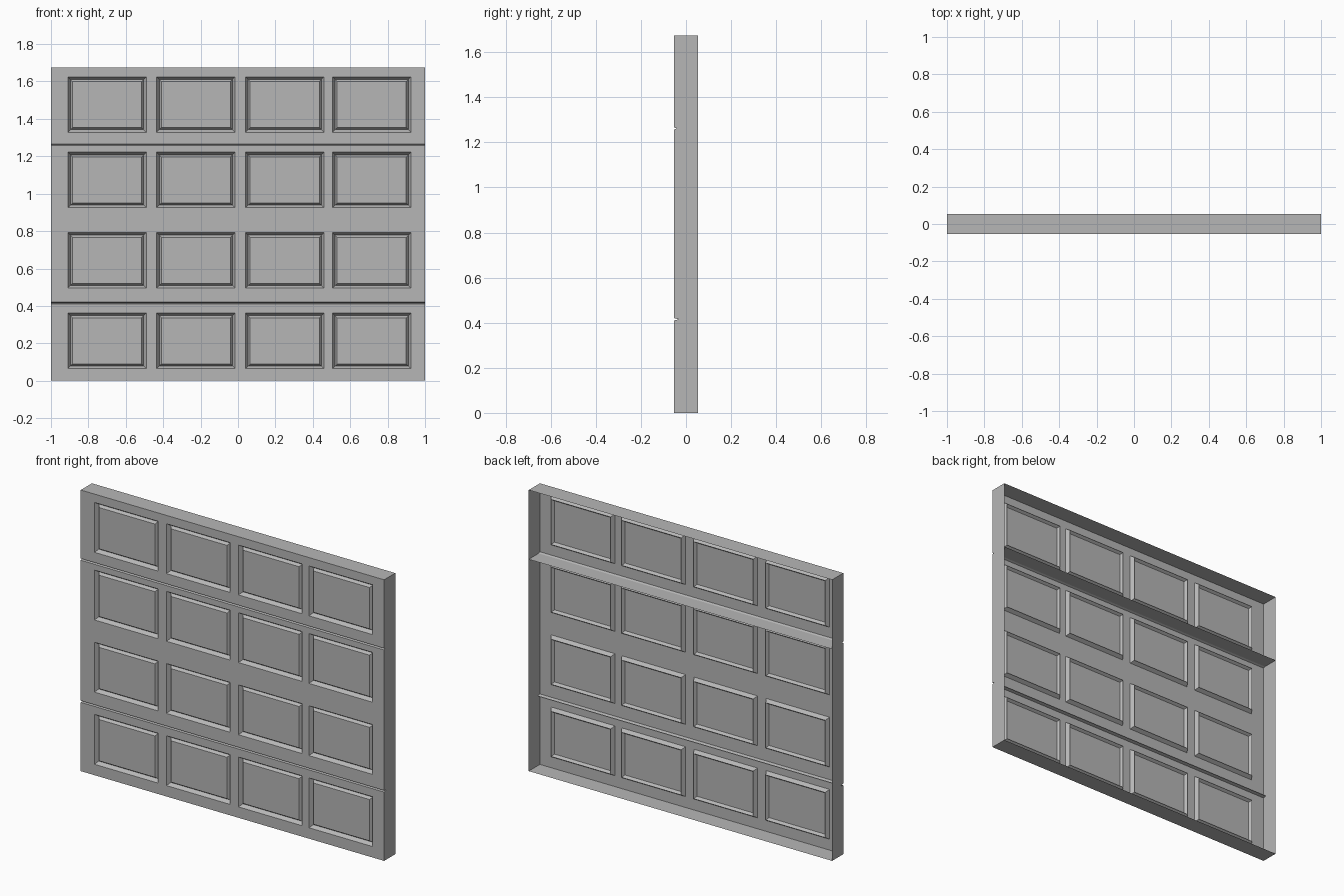
import bpy
import bmesh

cube = bpy.data.objects.get("Cube")
if cube:
    bpy.data.objects.remove(cube)

FRONT, BACK, HALF_WIDTH, HEIGHT = -0.0525, 0.0525, 1.0, 1.675
COLUMNS = [-0.91, -0.435, 0.04, 0.505]     # left edges of the panels
ROWS = [0.065, 0.495, 0.925, 1.328]        # bottom edges of the panels
PANEL_W, PANEL_H = 0.42, 0.297
SEAMS = {0.415: 0.02, 1.262: 0.012}        # height and depth of each joint
SEAM_HALF = 0.005

# Single paint colour
paint = bpy.data.materials.new("grey_paint")
paint.use_nodes = True
paint.diffuse_color = (0.47, 0.47, 0.47, 1)
paint.node_tree.nodes["Principled BSDF"].inputs["Base Color"].default_value = paint.diffuse_color


def add_object(name, bm):
    mesh = bpy.data.meshes.new(name)
    bm.to_mesh(mesh)
    bm.free()
    mesh.materials.append(paint)
    obj = bpy.data.objects.new(name, mesh)
    bpy.context.collection.objects.link(obj)
    return obj


# Door front: a grid of cells whose panel cells become raised fields
xs = sorted([-HALF_WIDTH, HALF_WIDTH] + COLUMNS + [x + PANEL_W for x in COLUMNS])
zs = [0, HEIGHT] + ROWS + [z + PANEL_H for z in ROWS]
for seam in SEAMS:
    zs += [seam - SEAM_HALF, seam, seam + SEAM_HALF]
zs.sort()

bm = bmesh.new()
grid = [[bm.verts.new((x, FRONT + SEAMS.get(z, 0), z)) for x in xs] for z in zs]
panels = []
for j in range(len(zs) - 1):
    for i in range(len(xs) - 1):
        face = bm.faces.new((grid[j][i], grid[j][i + 1],
                             grid[j + 1][i + 1], grid[j + 1][i]))
        if xs[i] in COLUMNS and zs[j] in ROWS:
            panels.append(face)
bm.normal_update()

# Returns: the outer border folded straight back, open at the rear
border = [e for e in bm.edges if e.is_boundary]
folded = bmesh.ops.extrude_edge_only(bm, edges=border)["geom"]
for v in folded:
    if isinstance(v, bmesh.types.BMVert):
        v.co.y = BACK
bmesh.ops.recalc_face_normals(bm, faces=bm.faces)
if panels[0].normal.y > 0:
    bmesh.ops.reverse_faces(bm, faces=bm.faces)

# Moulding: slope into a groove, then slope up to the field
bmesh.ops.inset_individual(bm, faces=panels, thickness=0.02, depth=-0.022)
bmesh.ops.inset_individual(bm, faces=panels, thickness=0.016, depth=0.016)
add_object("door_shell", bm)

# Shelf across the back of the upper joint
bm = bmesh.new()
seam = max(SEAMS)
y0 = FRONT + SEAMS[seam]
bm.faces.new([bm.verts.new((x, y, seam)) for x, y in
              ((-HALF_WIDTH, y0), (HALF_WIDTH, y0), (HALF_WIDTH, BACK), (-HALF_WIDTH, BACK))])
add_object("upper_joint_shelf", bm)
